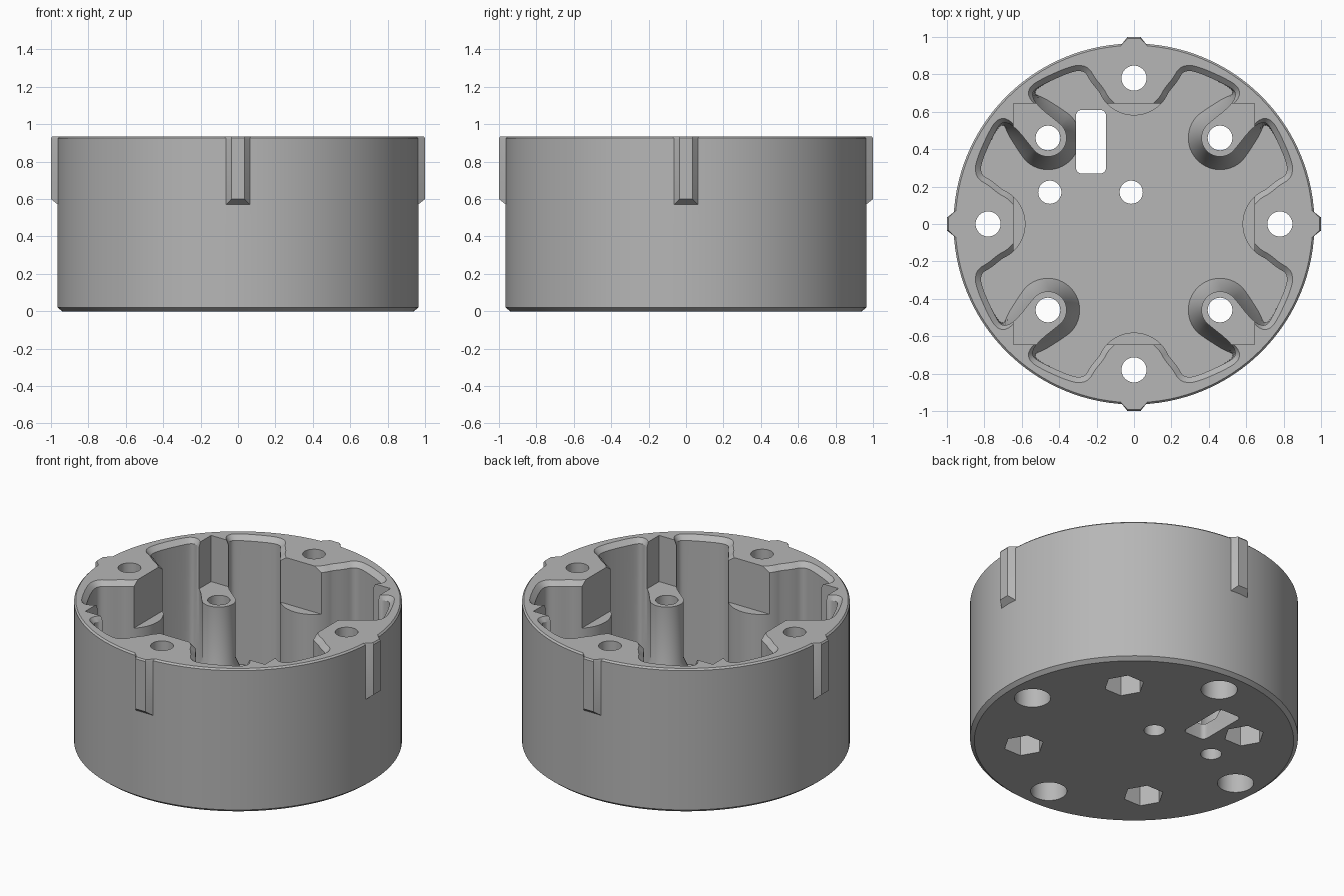
import bpy, bmesh, math
from mathutils import Vector, Matrix

if "Cube" in bpy.data.objects:
    bpy.data.objects.remove(bpy.data.objects["Cube"])

HEIGHT, FLOOR, LEDGE = 0.935, 0.10, 0.635
POST, LOBE = 0.46, 0.78

grey = bpy.data.materials.new("matte grey")
grey.use_nodes = True
grey.diffuse_color = (0.47, 0.47, 0.47, 1)
grey.node_tree.nodes["Principled BSDF"].inputs["Base Color"].default_value = (0.47, 0.47, 0.47, 1)


def loft(name, rings):
    """Closed solid through stacked rings, each a (points, z) pair."""
    bm = bmesh.new()
    loops = [[bm.verts.new((p[0], p[1], z)) for p in pts] for pts, z in rings]
    for low, high in zip(loops, loops[1:]):
        for i in range(len(low)):
            j = (i + 1) % len(low)
            bm.faces.new((low[i], low[j], high[j], high[i]))
    bm.faces.new(loops[0][::-1])
    bm.faces.new(loops[-1])
    bmesh.ops.recalc_face_normals(bm, faces=bm.faces)
    mesh = bpy.data.meshes.new(name)
    bm.to_mesh(mesh)
    bm.free()
    obj = bpy.data.objects.new(name, mesh)
    bpy.context.collection.objects.link(obj)
    mesh.materials.append(grey)
    return obj


def circle(r, n=48, x=0, y=0, start=0, sweep=360):
    full = sweep == 360
    steps = n if full else n - 1
    return [(x + r * math.cos(math.radians(start + sweep * i / steps)),
             y + r * math.sin(math.radians(start + sweep * i / steps))) for i in range(n)]


def prism(name, pts, z0, z1):
    return loft(name, [(pts, z0), (pts, z1)])


def combine(target, tool, operation):
    """Apply a boolean and drop the tool."""
    mod = target.modifiers.new("cut", 'BOOLEAN')
    mod.operation, mod.solver, mod.object = operation, 'EXACT', tool
    tool.hide_render = True
    bpy.context.view_layer.objects.active = target
    bpy.ops.object.modifier_apply(modifier=mod.name)
    bpy.data.objects.remove(tool)


# Outer body with chamfered base and finely broken top edge
body = loft("housing", [(circle(0.94, 128), 0), (circle(0.965, 128), 0.02),
                        (circle(0.965, 128), HEIGHT - 0.01), (circle(0.955, 128), HEIGHT)])

# Four outer locating ribs
for k in range(4):
    def rib_ring(w, r):
        return [(-0.07, -0.9), (0.07, -0.9), (0.07, -0.955), (w, -r), (-w, -r), (-0.07, -0.955)]
    rib = loft("rib", [(rib_ring(0.068, 0.957), 0.565), (rib_ring(0.035, 1.0), 0.6),
                       (rib_ring(0.035, 1.0), HEIGHT - 0.01), (rib_ring(0.033, 0.993), HEIGHT)])
    rib.data.transform(Matrix.Rotation(k * math.pi / 2, 4, 'Z'))
    combine(body, rib, 'UNION')

# Cavity outline: one eighth, mirrored and turned; third value marks the flared posts
lobe = [Vector((x, y, 0)) for x, y in circle(0.2, 10, 0, LOBE, -90, 68)]
pocket = [Vector(p) for p in ((0.235, 0.765, 0), (0.265, 0.82, 0), (0.335, 0.815, 0),
                              (0.51, 0.735, 0), (0.55, 0.70, 0.2), (0.52, 0.635, 0.8))]
post = [Vector((x, y, 1)) for x, y in circle(0.1, 9, POST, POST, 130, 95)]
eighth = lobe + pocket + post
quarter = eighth + [Vector((p.y, p.x, p.z)) for p in reversed(eighth[1:-1])]
outline = [Matrix.Rotation(-k * math.pi / 2, 3, 'Z') @ p for k in range(4) for p in quarter]
for _ in range(2):
    outline = [q for a, b in zip(outline, outline[1:] + outline[:1])
               for q in (a.lerp(b, 0.25), a.lerp(b, 0.75))]


def shifted(amount):
    """Move the outline outwards by amount(weight)."""
    result = []
    for i, p in enumerate(outline):
        d = outline[(i + 1) % len(outline)] - outline[i - 1]
        normal = Vector((-d.y, d.x, 0)).normalized()
        result.append(p + normal * amount(p.z))
    return result


straight = shifted(lambda w: 0)
bevelled = shifted(lambda w: 0.03 * (1 - w))
cavity = loft("cavity", [(shifted(lambda w: -0.07 * w), FLOOR), (straight, 0.26),
                         (straight, HEIGHT - 0.03), (bevelled, HEIGHT), (bevelled, 1.1)])
combine(body, cavity, 'DIFFERENCE')

# Square board seat, which trims the lobes and sets the post height
s = 0.645
combine(body, prism("seat", [(-s, -s), (s, -s), (s, s), (-s, s)], LEDGE, 1.1), 'DIFFERENCE')

# Screw holes: counterbored in the lobes, with hexagon nut traps under the posts
for k in range(4):
    a = k * math.pi / 2
    x, y = LOBE * math.cos(a), LOBE * math.sin(a)
    combine(body, prism("bolt_hole", circle(0.067, 40, x, y), -0.1, 1.1), 'DIFFERENCE')
    combine(body, prism("counterbore", circle(0.107, 40, x, y), -0.1, 0.45), 'DIFFERENCE')
    x, y = POST * math.sqrt(2) * math.cos(a + math.pi / 4), POST * math.sqrt(2) * math.sin(a + math.pi / 4)
    combine(body, prism("post_hole", circle(0.066, 40, x, y), -0.1, 1.1), 'DIFFERENCE')
    combine(body, prism("nut_trap", circle(0.12, 6, x, y), -0.1, 0.14), 'DIFFERENCE')

# Floor openings: rounded slot and two small round holes
slot = []
for cx, cy, start in ((-0.18, 0.58, 0), (-0.28, 0.58, 90), (-0.28, 0.30, 180), (-0.18, 0.30, 270)):
    slot += circle(0.03, 7, cx, cy, start, 90)
combine(body, prism("slot", slot, -0.1, 0.5), 'DIFFERENCE')
for x in (-0.45, -0.015):
    combine(body, prism("floor_hole", circle(0.062, 32, x, 0.17), -0.1, 0.5), 'DIFFERENCE')

# Direction arrow on the floor
prism("floor_arrow", [(-0.08, 0.495), (0.08, 0.495), (0, 0.575)], FLOOR - 0.002, FLOOR + 0.005)

bpy.ops.object.select_all(action='DESELECT')
body.select_set(True)
bpy.context.view_layer.objects.active = body
bpy.ops.object.shade_smooth_by_angle(angle=math.radians(25))
